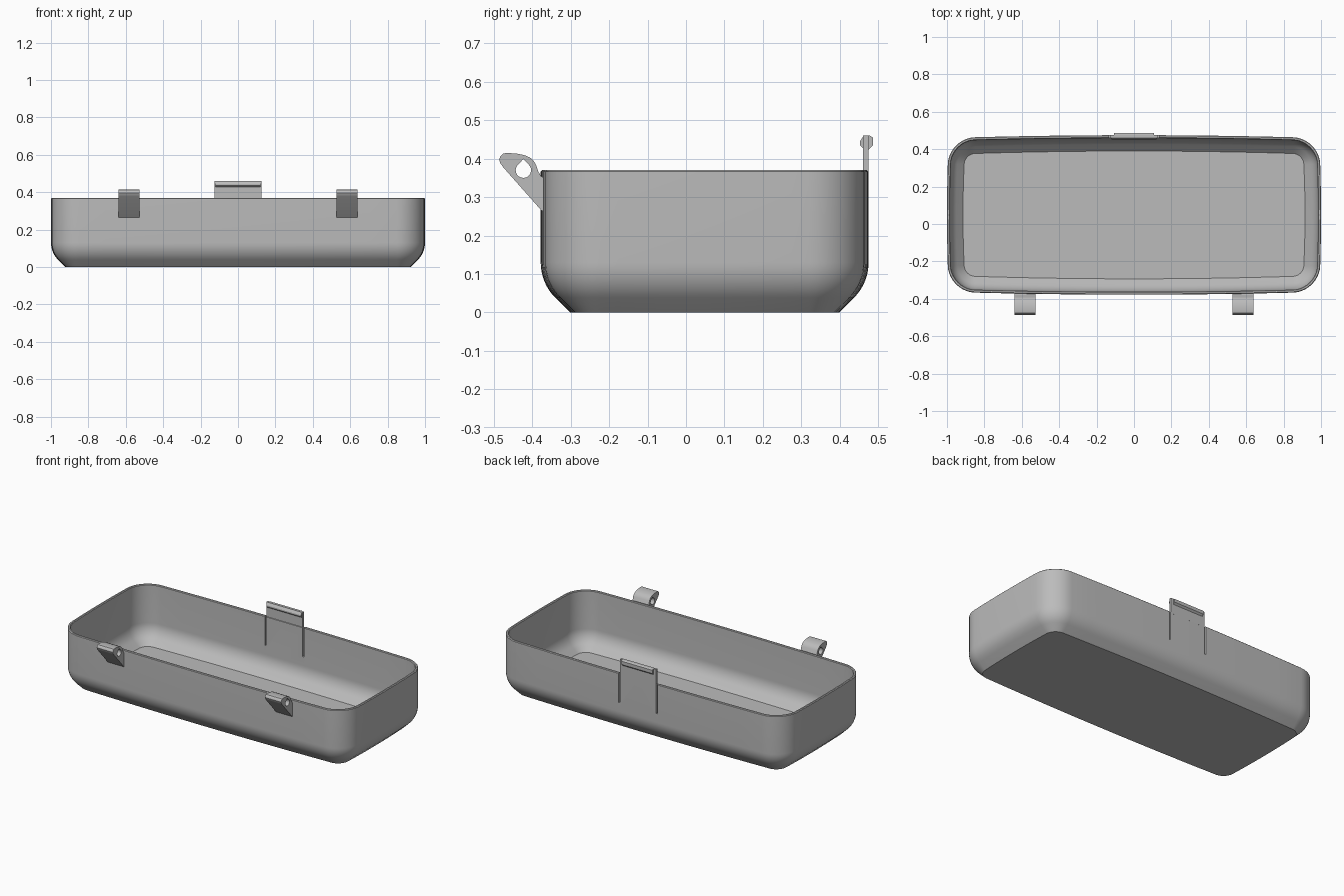
import bpy, bmesh
from math import sin, cos, pi

cube = bpy.data.objects.get("Cube")
if cube:
    bpy.data.objects.remove(cube, do_unlink=True)

grey = bpy.data.materials.new("plain grey")
grey.use_nodes = True
grey.diffuse_color = (0.5, 0.5, 0.5, 1)
grey.node_tree.nodes["Principled BSDF"].inputs["Base Color"].default_value = (0.5, 0.5, 0.5, 1)

MID_Y, HALF_X, HALF_Y, CORNER = 0.0485, 0.99, 0.4115, 0.14
HEIGHT, WALL, BEND = 0.37, 0.016, 0.13


def select_only(obj):
    bpy.ops.object.select_all(action='DESELECT')
    obj.select_set(True)
    bpy.context.view_layer.objects.active = obj


def finish(obj):
    select_only(obj)
    bpy.ops.object.shade_smooth_by_angle(angle=pi / 6)


def add_mesh(name, bm):
    bmesh.ops.recalc_face_normals(bm, faces=bm.faces)
    mesh = bpy.data.meshes.new(name)
    bm.to_mesh(mesh)
    bm.free()
    mesh.materials.append(grey)
    obj = bpy.data.objects.new(name, mesh)
    bpy.context.collection.objects.link(obj)
    return obj


def box(name, x0, x1, y0, y1, z0, z1):
    bm = bmesh.new()
    bmesh.ops.create_cube(bm, size=1)
    for v in bm.verts:
        v.co = ((x0 + x1) / 2 + v.co.x * (x1 - x0),
                (y0 + y1) / 2 + v.co.y * (y1 - y0),
                (z0 + z1) / 2 + v.co.z * (z1 - z0))
    return add_mesh(name, bm)


def prism(name, centre_x, half_width, outlines):
    """Extrude (y, z) outlines along x; inner outlines become holes."""
    curve = bpy.data.curves.new(name, 'CURVE')
    curve.dimensions = '2D'
    curve.fill_mode = 'BOTH'
    curve.extrude = half_width
    for points in outlines:
        spline = curve.splines.new('POLY')
        spline.points.add(len(points) - 1)
        for p, (y, z) in zip(spline.points, points):
            p.co = (y, z, 0, 1)
        spline.use_cyclic_u = True
    curve.materials.append(grey)
    obj = bpy.data.objects.new(name, curve)
    obj.location.x = centre_x
    obj.rotation_euler = (pi / 2, 0, pi / 2)
    bpy.context.collection.objects.link(obj)
    select_only(obj)
    bpy.ops.object.convert(target='MESH')
    obj = bpy.context.view_layer.objects.active
    finish(obj)
    return obj


def tray_loop(inset):
    """Rounded rectangle with gently bowed sides, moved inwards by inset."""
    hx, hy, r = HALF_X - inset, HALF_Y - inset, CORNER - inset
    corners = [(1, 1), (-1, 1), (-1, -1), (1, -1)]
    arcs = []
    for i, (sx, sy) in enumerate(corners):
        arcs.append([(sx * (hx - r) + r * cos(a), sy * (hy - r) + r * sin(a))
                     for a in [pi / 2 * (i + k / 10) for k in range(11)]])
    points = []
    for i, arc in enumerate(arcs):
        points += arc
        (ax, ay), (bx, by) = arc[-1], arcs[(i + 1) % 4][0]
        points += [(ax + (bx - ax) * t / 12, ay + (by - ay) * t / 12) for t in range(1, 12)]
    return [(x * (1 + 0.01 * (1 - (y / hy) ** 2)),
             MID_Y + y * (1 + 0.015 / hy * (1 - (x / hx) ** 2))) for x, y in points]


# Tray: wall section as (inset, height), from the underside over the rim to the floor
def bend(radius):
    return [(BEND - radius * cos(a), BEND - radius * sin(a))
            for a in [pi / 4 * k / 8 for k in range(9)]]


outer, inner = bend(BEND), bend(BEND - WALL)
lip, floor = 0.004, 0.014
section = [(sum(outer[-1]), 0)] + outer[::-1]
section += [(0, HEIGHT - lip), (lip, HEIGHT), (WALL - lip, HEIGHT), (WALL, HEIGHT - lip)]
section += inner + [(sum(inner[-1]) - floor, floor)]

bm = bmesh.new()
rings = [[bm.verts.new((x, y, z)) for x, y in tray_loop(inset)] for inset, z in section]
for low, high in zip(rings, rings[1:]):
    for i in range(len(low)):
        j = (i + 1) % len(low)
        bm.faces.new((low[i], low[j], high[j], high[i]))
bm.faces.new(rings[0][::-1])
bm.faces.new(rings[-1])
tray = add_mesh("tray", bm)

# Slots that free the latch tab from the back wall
for side in (-1, 1):
    a, b = sorted((side * 0.126, side * 0.135))
    cutter = box("slot_cutter", a, b, 0.4, 0.55, 0.185, 0.5)
    cutter.hide_render = True
    mod = tray.modifiers.new("slot", 'BOOLEAN')
    mod.operation = 'DIFFERENCE'
    mod.solver = 'EXACT'
    mod.object = cutter
    select_only(tray)
    bpy.ops.object.modifier_apply(modifier=mod.name)
    bpy.data.objects.remove(cutter, do_unlink=True)
finish(tray)

# Latch tab with a catch on the outside and a ridge on the inside
box("latch_tab", -0.125, 0.125, 0.461, 0.475, 0.36, 0.46)
prism("latch_catch", 0, 0.107,
      [[(0.47, 0.46), (0.478, 0.46), (0.486, 0.455), (0.486, 0.434), (0.474, 0.423), (0.47, 0.423)]])
prism("latch_ridge", 0, 0.12,
      [[(0.466, 0.458), (0.461, 0.458), (0.452, 0.444), (0.452, 0.435), (0.461, 0.427), (0.466, 0.427)]])

# Hinge knuckles with teardrop pin holes
knuckle = [(-0.366, 0.262), (-0.376, 0.265), (-0.475, 0.377), (-0.483, 0.388), (-0.486, 0.397),
           (-0.483, 0.406), (-0.476, 0.413), (-0.466, 0.415), (-0.44, 0.413), (-0.42, 0.409),
           (-0.406, 0.403), (-0.397, 0.395), (-0.39, 0.384), (-0.384, 0.366), (-0.377, 0.354),
           (-0.366, 0.348)]
hole = [(-0.423 + 0.02 * cos(a), 0.37 + 0.02 * sin(a))
        for a in [pi * (0.75 + 1.5 * k / 20) for k in range(21)]] + [(-0.423, 0.399)]
for side, name in ((-1, "right_hinge_knuckle"), (1, "left_hinge_knuckle")):
    prism(name, side * 0.583, 0.056, [knuckle, hole])
